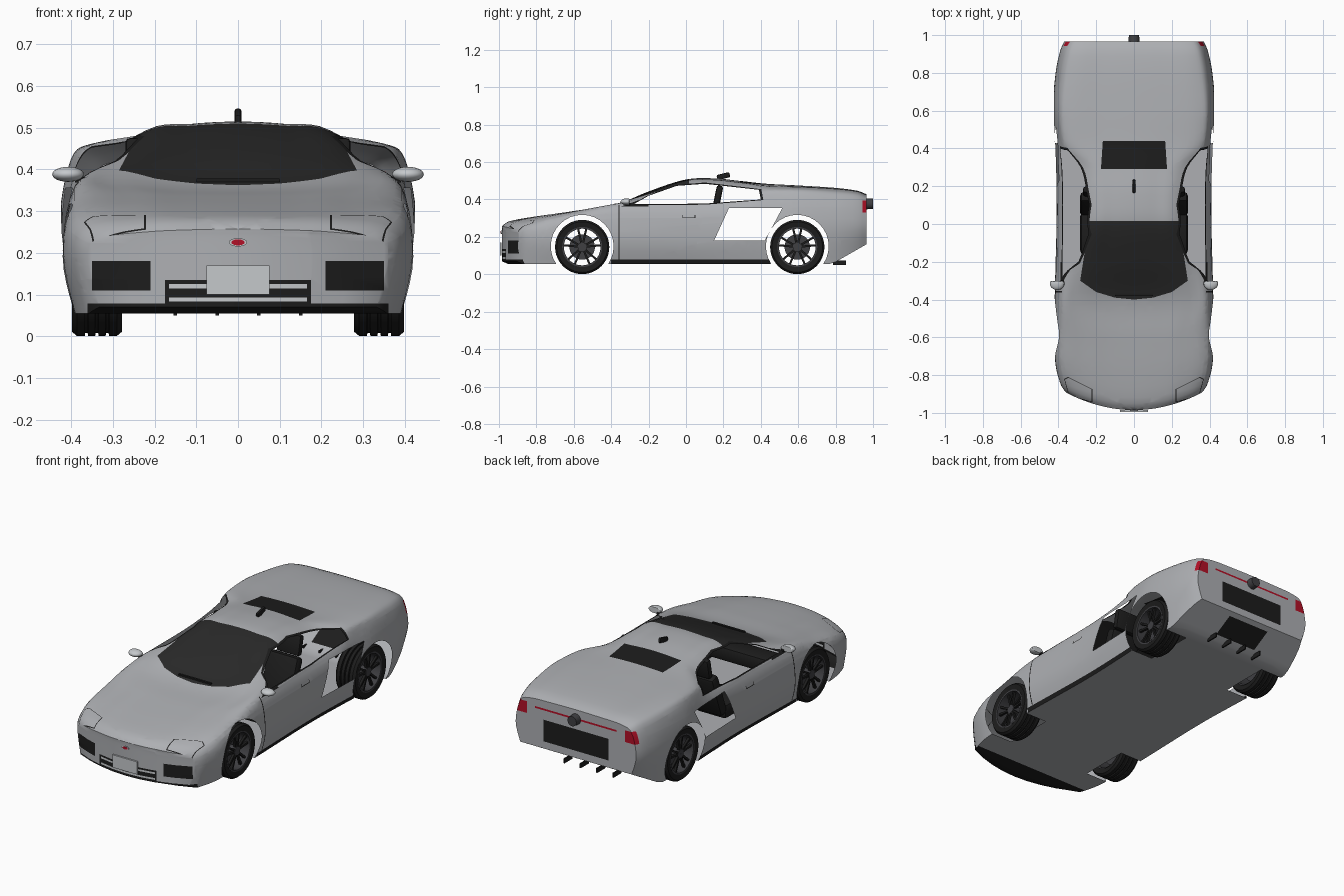
import bpy, bmesh, math
from mathutils import Vector, Matrix

if "Cube" in bpy.data.objects:
    bpy.data.objects.remove(bpy.data.objects["Cube"])

# Materials
COLOURS = {"silver_paint": (.42, .43, .45), "black_trim": (.012, .012, .012), "red_lamp": (.45, .005, .02),
           "light_grey": (.56, .58, .6), "dark_metal": (.05, .05, .055), "dark_glass": (.022, .022, .022)}
PAINT, BLACK, RED, LIGHT, METAL, GLASS = range(len(COLOURS))
materials = []
for name, rgb in COLOURS.items():
    material = bpy.data.materials.new(name)
    material.use_nodes = True
    material.diffuse_color = (*rgb, 1)
    material.node_tree.nodes["Principled BSDF"].inputs["Base Color"].default_value = (*rgb, 1)
    materials.append(material)

def finish(bm, name, colour=None):
    if colour is not None:
        for face in bm.faces:
            face.material_index = colour
    mesh = bpy.data.meshes.new(name)
    bm.to_mesh(mesh)
    bm.free()
    for material in materials:
        mesh.materials.append(material)
    ob = bpy.data.objects.new(name, mesh)
    bpy.context.collection.objects.link(ob)
    bpy.ops.object.select_all(action="DESELECT")
    ob.select_set(True)
    bpy.context.view_layer.objects.active = ob
    bpy.ops.object.shade_smooth_by_angle(angle=math.radians(38))
    return ob

def box(name, location, size, colour, tilt=0, bevel=0):
    bm = bmesh.new()
    bmesh.ops.create_cube(bm, size=1, matrix=Matrix.Diagonal((*size, 1)))
    if bevel:
        bmesh.ops.bevel(bm, geom=bm.edges[:], offset=bevel, segments=2, affect="EDGES", profile=.5)
    bm.transform(Matrix.Translation(location) @ Matrix.Rotation(tilt, 4, "X"))
    finish(bm, name, colour)

def lathe(bm, profile, colour, steps=48):
    """Revolve a closed (radius, x) profile around the x axis."""
    angles = [math.tau * i / steps for i in range(steps)]
    rings = [[bm.verts.new((x, r * math.cos(a), r * math.sin(a))) for r, x in profile] for a in angles]
    for ring, after in zip(rings, rings[1:] + rings[:1]):
        for j in range(len(profile)):
            bm.faces.new((ring[j - 1], ring[j], after[j], after[j - 1])).material_index = colour

# Body stations: y, half width, shoulder height, roof edge half width and height, centre height
STATIONS = [(-.985, .36, .235, .22, .25, .257), (-.95, .385, .255, .23, .276, .282),
            (-.8, .415, .288, .25, .308, .31), (-.6, .42, .32, .25, .338, .336),
            (-.4, .42, .355, .3, .37, .362), (-.2, .415, .365, .27, .427, .443),
            (0, .41, .37, .225, .488, .507), (.15, .41, .375, .225, .49, .513),
            (.3, .415, .385, .25, .476, .498), (.42, .42, .4, .34, .463, .485),
            (.6, .43, .42, .34, .462, .475), (.8, .415, .41, .32, .452, .462),
            (.92, .39, .4, .3, .438, .446), (.965, .37, .39, .28, .42, .428)]
COLUMNS = 8

def hermite(a, b, slope_a, slope_b, t):
    u = 1 - t
    return a * u * u * (1 + 2 * t) + slope_a * t * u * u + b * t * t * (3 - 2 * t) - slope_b * t * t * u

def bowed(x, y, z):
    """Sweep the nose corners back."""
    return Vector((x, y + 2.5 * x * x * max(0, -.45 - y) ** 2, z))

def half_section(y, w, shoulder, roof_w, roof, top):
    floor = .055 + max(0, y - .78) * .57 + max(0, -.95 - y) * .43
    middle = .19 + max(0, y) * .08
    points = [Vector(q) for q in ((w - .028, floor), (w, middle), (w - .028, shoulder), (roof_w, roof),
                                  (roof_w / 2, top * .75 + roof * .25), (0, top))]
    p = points[:1] + points + [Vector((-points[-2].x, points[-2].y))]
    smooth = [hermite(p[i], p[i + 1], (p[i + 1] - p[i - 1]) / 2, (p[i + 2] - p[i]) / 2, s / 5)
              for i in range(1, 6) for s in range(5)]
    return [(q.x, y, q.y) for q in smooth + points[-1:]]

def row(x, y, z):
    return [bowed(x * (2 * k / COLUMNS - 1), y, z) for k in range(COLUMNS + 1)]

sections = []
for i, (a, b) in enumerate(zip(STATIONS, STATIONS[1:])):
    before, after = STATIONS[max(i - 1, 0)], STATIONS[min(i + 2, len(STATIONS) - 1)]
    length = b[0] - a[0]
    steps = math.ceil(length / .035)
    for s in range(steps):
        sections.append(half_section(*[
            hermite(p, q, (q - o) / (b[0] - before[0]) * length, (r - p) / (after[0] - a[0]) * length, s / steps)
            for o, p, q, r in zip(before, a, b, after)]))
sections.append(half_section(*STATIONS[-1]))

# Closed body skin: lofted sides, flat floor, nose and tail caps
body = bmesh.new()
loops = []
for half in sections:
    ring = row(*half[0]) + [bowed(*q) for q in half[1:]] + [bowed(-x, y, z) for x, y, z in half[-2:0:-1]]
    loops.append([body.verts.new(v) for v in ring])
for a, b in zip(loops, loops[1:]):
    for i in range(len(a)):
        body.faces.new((a[i - 1], a[i], b[i], b[i - 1]))
for half in (sections[0], sections[-1]):
    grid = [[body.verts.new(v) for v in row(*q)] for q in half]
    for a, b in zip(grid, grid[1:]):
        for k in range(COLUMNS):
            body.faces.new((a[k], a[k + 1], b[k + 1], b[k]))
bmesh.ops.remove_doubles(body, verts=body.verts, dist=1e-5)
bmesh.ops.recalc_face_normals(body, faces=body.faces)

def cut(outline, axes, where, colour=None):
    """Cut a convex outline into the body, then paint the inside or remove it."""
    middle = sum((Vector(p) for p in outline), Vector((0, 0))) / len(outline)
    faces = [f for f in body.faces if where(f.calc_center_median(), f.normal)]
    for p, q in zip(outline, outline[1:] + outline[:1]):
        point, inward = Vector((0, 0, 0)), Vector((0, 0, 0))
        point[axes[0]], point[axes[1]] = p
        inward[axes[0]], inward[axes[1]] = p[1] - q[1], q[0] - p[0]
        inward.normalize()
        if inward[axes[0]] * (middle.x - p[0]) + inward[axes[1]] * (middle.y - p[1]) < 0:
            inward.negate()
        geom, others = set(faces), set(body.faces) - set(faces)
        for f in faces:
            geom.update(f.edges, f.verts)
        bmesh.ops.bisect_plane(body, geom=list(geom), dist=1e-6, plane_co=point, plane_no=inward)
        body.normal_update()
        faces = [f for f in body.faces if f not in others and where(f.calc_center_median(), f.normal)
                 and inward.dot(f.calc_center_median() - point) > 0]
    if colour is None:
        bmesh.ops.delete(body, geom=faces, context="FACES")
    else:
        for f in faces:
            f.material_index = colour

def rect(a, b, c, d):
    return [(a, c), (b, c), (b, d), (a, d)]

def grow(outline, fx, fy):
    middle = sum((Vector(p) for p in outline), Vector((0, 0))) / len(outline)
    return [(middle.x + (x - middle.x) * fx, middle.y + (y - middle.y) * fy) for x, y in outline]

XY, XZ, YZ = (0, 1), (0, 2), (1, 2)
upper = lambda c, n: n.z > .2 and c.z > .25
nose = lambda c, n: c.y < -.7 and n.y < -.3
hood = lambda c, n: c.y < -.7 and n.z > .1
tail = lambda c, n: c.y > .93 and n.y > .5
under = lambda c, n: n.z < -.5 and c.z < .1

# Glass, front lip, intake bars, rear panel, lamp strip, lower vent
screen = [(.235, .015), (.285, -.3), (.2, -.36), (.1, -.39), (0, -.4)]
cut(screen + [(-x, y) for x, y in screen[-2::-1]], XY, upper, GLASS)
cut([(-.175, .29), (.175, .29), (.165, .44), (-.165, .44)], XY, upper, BLACK)
cut(rect(-.36, .36, .04, .078), XZ, nose, BLACK)
cut(rect(-.45, .45, -1, -.84), XY, under, BLACK)
cut(rect(-.175, .175, .078, .135), XZ, nose, BLACK)
for z in (.083, .115):
    cut(rect(-.165, .165, z, z + .01), XZ, nose, LIGHT)
cut(rect(-.2, .2, .2, .32), XZ, tail, BLACK)
cut(rect(-.25, .25, .372, .382), XZ, tail, RED)
cut(rect(-.13, .13, .83, .94), XY, lambda c, n: n.z < -.2 and c.z < .2, BLACK)

# Grilles, headlights, tail lamps, sills, seams, windows, intakes and wheel arches
AXLES = {"front": -.555, "rear": .595}
window = [(-.28, .375), (-.2, .42), (-.05, .473), (.1, .484), (.39, .452), (.4, .4), (.1, .378)]
intake = [(.15, .18), (.42, .18), (.47, .27), (.515, .355), (.23, .355)]
headlight = [(.22, -.945), (.345, -.91), (.37, -.82), (.35, -.81), (.22, -.875)]
for s in (-1, 1):
    side = lambda c, n: c.x * s > .2 and n.x * s > .1 and abs(c.y) < .9
    flip = lambda outline: [(x * s, y) for x, y in outline]
    cut(flip(rect(.21, .35, .11, .18)), XZ, nose, BLACK)
    cut(flip(headlight), XY, hood, BLACK)
    cut(flip(grow(headlight, .94, .93)), XY, hood, PAINT)
    cut(flip(rect(.3, .42, .33, .395)), XZ, lambda c, n: c.y > .935, RED)
    for outline, colour in ((rect(-.4, .45, .04, .078), BLACK), (rect(-.362, -.356, .08, .37), BLACK),
                            (rect(-.02, .05, .3, .318), BLACK), (rect(-.016, .046, .304, .318), PAINT),
                            ([(-.35, .362), (-.2, .362), (-.2, .415)], BLACK),
                            (grow(window, 1.04, 1.12), BLACK), (window, None), (intake, None)):
        cut(outline, YZ, side, colour)
    for y in AXLES.values():
        angles = [math.tau * k / 32 for k in range(32)]
        cut([(y + .168 * math.cos(a), .15 + .168 * math.sin(a)) for a in angles], YZ, side)
        cut(flip(rect(.26, .45, y - .14, y + .14)), XY, under)
finish(body, "body_shell")

# Wheels: grooved tyre, rim, brake disc, hub and paired spokes
wheel = bmesh.new()
tread = [(r, x + d) for x in (-.025, 0, .025) for r, d in ((.145, -.004), (.138, -.003), (.138, .003), (.145, .004))]
lathe(wheel, [(.105, -.055), (.135, -.06), (.145, -.048)] + tread + [(.145, .048), (.135, .06), (.105, .055)], BLACK)
for inner, outer, a, b in ((.098, .107, -.05, .056), (.01, .068, -.01, 0), (.001, .024, -.05, .047)):
    lathe(wheel, rect(inner, outer, a, b), METAL)
for k in range(10):
    turn = Matrix.Rotation(math.tau * (k // 2) / 5 + (k % 2 - .5) * .44, 4, "X")
    spoke = turn @ Matrix.Translation((.038, 0, .06)) @ Matrix.Diagonal((.014, .011, .084, 1))
    for v in bmesh.ops.create_cube(wheel, size=1, matrix=spoke)["verts"]:
        for f in v.link_faces:
            f.material_index = BLACK
bmesh.ops.recalc_face_normals(wheel, faces=wheel.faces)
wheel = finish(wheel, "front_left_wheel")
for end, y in AXLES.items():
    for label, s in (("left", 1), ("right", -1)):
        ob = wheel
        if (end, s) != ("front", 1):
            ob = wheel.copy()
            ob.name = f"{end}_{label}_wheel"
            bpy.context.collection.objects.link(ob)
        ob.location = (s * .338, y, .146)
        ob.rotation_euler.z = 0 if s > 0 else math.pi

# Mirrors and seats
for label, s in (("left", 1), ("right", -1)):
    bm = bmesh.new()
    bmesh.ops.create_uvsphere(bm, u_segments=20, v_segments=12, radius=1)
    for v in bm.verts:
        v.co.y = min(v.co.y, .35)
    bm.transform(Matrix.Translation((s * .407, -.315, .388)) @ Matrix.Diagonal((.038, .035, .018, 1)))
    finish(bm, label + "_mirror", LIGHT)
    box(label + "_mirror_stalk", (s * .375, -.31, .375), (.03, .02, .012), BLACK)
    box(label + "_seat_cushion", (s * .19, -.05, .14), (.19, .22, .08), BLACK, 0, .02)
    box(label + "_seat_back", (s * .19, .105, .25), (.19, .06, .25), BLACK, -.35, .02)
    box(label + "_headrest", (s * .2, .172, .42), (.14, .035, .11), BLACK, -.2, .012)

# Dashboard, steering wheel, plate, aerial, wiper and rear fins
box("dashboard", (0, -.3, .29), (.68, .12, .08), BLACK, 0, .02)
bm = bmesh.new()
lathe(bm, rect(.052, .064, -.006, .006), BLACK)
bmesh.ops.create_cube(bm, size=1, matrix=Matrix.Diagonal((.01, .11, .02, 1)))
bm.transform(Matrix.Translation((.19, -.17, .315)) @ Matrix.Rotation(-.35, 4, "X") @ Matrix.Rotation(math.pi / 2, 4, "Z"))
finish(bm, "steering_wheel", BLACK)
box("number_plate", (0, -.99, .135), (.15, .009, .07), LIGHT)
box("aerial", (0, .2, .525), (.016, .07, .028), BLACK, .25, .006)
box("wiper", (0, -.375, .374), (.2, .012, .008), BLACK)
for k in range(4):
    box(f"rear_fin_{k + 1}", (-.15 + .1 * k, .82, .062), (.008, .07, .025), BLACK)

# Oval nose badge and round tail cap
for name, r, y, z, depth, flat, colour in (("badge_rim", .022, -.986, .225, .006, .45, LIGHT),
                                           ("badge", .016, -.988, .225, .006, .45, RED),
                                           ("tail_cap", .03, .98, .377, .04, 1, METAL)):
    bm = bmesh.new()
    bmesh.ops.create_cone(bm, cap_ends=True, segments=24, radius1=r, radius2=r * .9, depth=depth)
    bm.transform(Matrix.Translation((0, y, z)) @ Matrix.Diagonal((1, 1, flat, 1)) @ Matrix.Rotation(-math.pi / 2, 4, "X"))
    finish(bm, name, colour)
